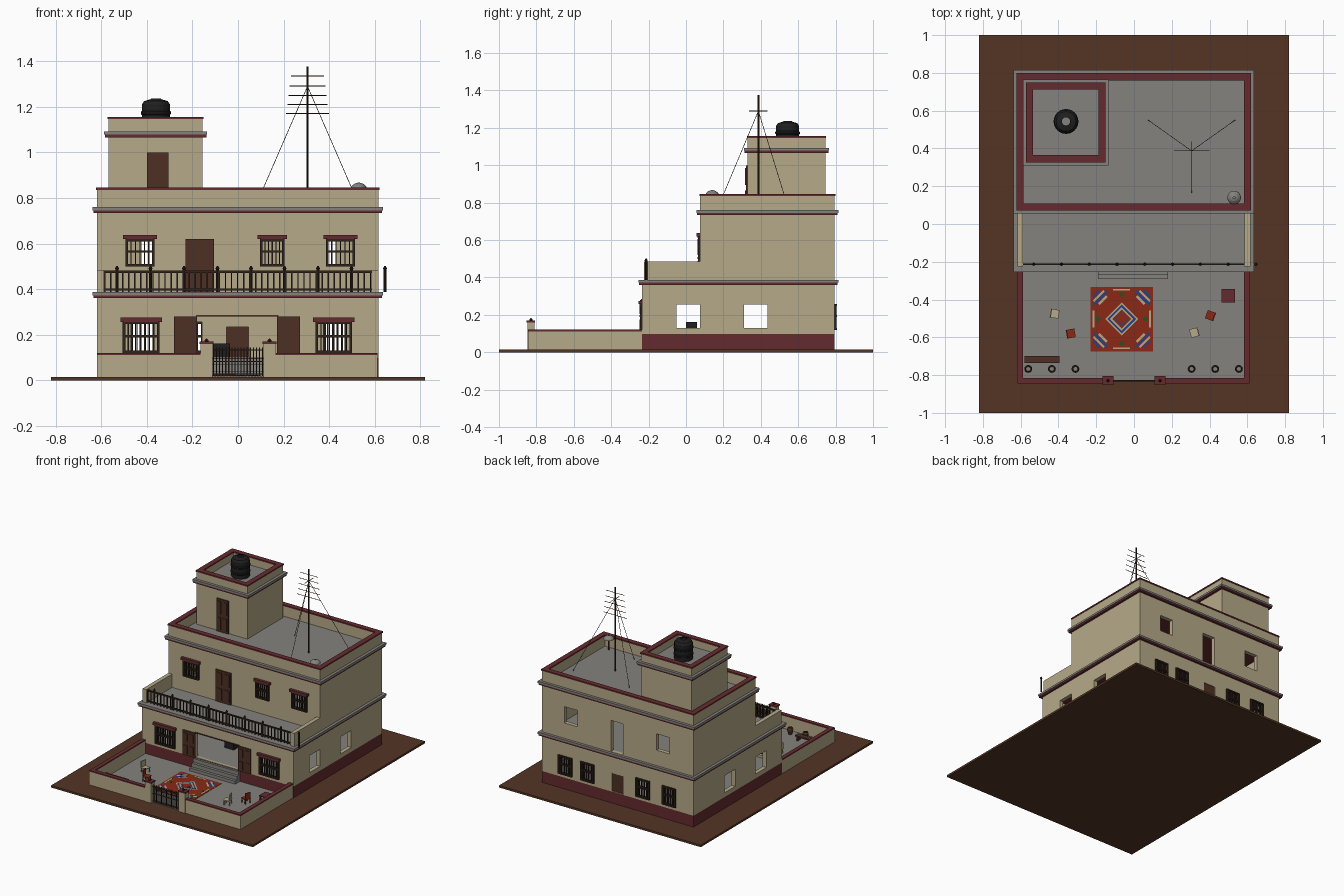
import bpy, bmesh, math
from mathutils import Matrix, Vector

if "Cube" in bpy.data.objects:
    bpy.data.objects.remove(bpy.data.objects["Cube"])


def material(name, r, g, b):
    m = bpy.data.materials.new(name)
    m.use_nodes = True
    m.diffuse_color = (r, g, b, 1)
    m.node_tree.nodes["Principled BSDF"].inputs["Base Color"].default_value = (r, g, b, 1)
    return m


CREAM = material("cream plaster", .47, .40, .25)
MAROON = material("maroon paint", .13, .024, .028)
GRAY = material("gray concrete", .23, .225, .21)
EARTH = material("brown earth", .09, .035, .018)
WOOD = material("brown wood", .075, .03, .017)
IRON = material("dark iron", .03, .017, .012)
BLACK = material("black plastic", .014, .014, .015)
RED = material("bright red", .26, .022, .008)
BLUE = material("blue weave", .02, .05, .22)
GREEN = material("green weave", .02, .08, .015)


def finish(name, bm, mat):
    bmesh.ops.recalc_face_normals(bm, faces=bm.faces)
    me = bpy.data.meshes.new(name)
    bm.to_mesh(me)
    bm.free()
    if mat:
        me.materials.append(mat)
    ob = bpy.data.objects.new(name, me)
    bpy.context.collection.objects.link(ob)
    return ob


def boxes(name, mat, *bounds):
    """One object made of boxes given as x0, x1, y0, y1, z0, z1."""
    bm = bmesh.new()
    for x0, x1, y0, y1, z0, z1 in bounds:
        m = Matrix.Translation(((x0 + x1) / 2, (y0 + y1) / 2, (z0 + z1) / 2))
        m = m @ Matrix.Diagonal((x1 - x0, y1 - y0, z1 - z0, 1))
        bmesh.ops.create_cube(bm, size=1, matrix=m)
    return finish(name, bm, mat)


def grow(rect, d):
    return (rect[0] - d, rect[1] + d, rect[2] - d, rect[3] + d)


def ring(name, mat, rect, z0, z1, t):
    """Hollow rectangular wall, t thick."""
    bm = bmesh.new()
    loops = []
    for (a, b, c, d), z in ((rect, z0), (rect, z1), (grow(rect, -t), z1), (grow(rect, -t), z0)):
        loops.append([bm.verts.new((x, y, z)) for x, y in ((a, c), (b, c), (b, d), (a, d))])
    for i in range(4):
        p, q = loops[i], loops[(i + 1) % 4]
        for j in range(4):
            k = (j + 1) % 4
            bm.faces.new((p[j], p[k], q[k], q[j]))
    return finish(name, bm, mat)


def lathe(name, mat, profile, loc, sides=24):
    bm = bmesh.new()
    for (r0, z0), (r1, z1) in zip(profile, profile[1:]):
        bmesh.ops.create_cone(bm, segments=sides, radius1=r0, radius2=r1, depth=z1 - z0,
                              matrix=Matrix.Translation((0, 0, (z0 + z1) / 2)))
    bmesh.ops.remove_doubles(bm, verts=bm.verts, dist=1e-5)
    ob = finish(name, bm, mat)
    ob.location = loc
    return ob


def rod(name, mat, a, b, r, sides=6):
    a, b = Vector(a), Vector(b)
    ob = lathe(name, mat, [(r, 0), (r, (b - a).length)], a, sides)
    ob.rotation_euler = (b - a).to_track_quat('Z', 'Y').to_euler()


def cut(wall, holes):
    for h in holes:
        c = boxes("hole_cutter", None, h)
        mod = wall.modifiers.new("hole", 'BOOLEAN')
        mod.operation, mod.solver, mod.object = 'DIFFERENCE', 'EXACT', c
        bpy.context.view_layer.objects.active = wall
        bpy.ops.object.modifier_apply(modifier=mod.name)
        bpy.data.objects.remove(c)


# Site, plinth and floor slabs
HOUSE = (-.618, .616, -.235, .795)
UPPER = (-.618, .616, .075, .795)
TOWER = (-.568, -.155, .33, .745)
boxes("ground", EARTH, (-.82, .82, -1, 1, 0, .015))
boxes("plinth", MAROON, (*HOUSE, .015, .098))
boxes("ground_floor", GRAY, (*grow(HOUSE, -.02), .098, .102))


def cornice(name, rect, z):
    boxes(name + "_slab", GRAY, (*grow(rect, .02), z + .012, z + .026))
    boxes(name + "_stripe", MAROON, (*grow(rect, .016), z, z + .012))


cornice("lower_cornice", HOUSE, .361)
cornice("upper_cornice", UPPER, .734)
cornice("tower_cornice", TOWER, 1.066)

# Walls with window and door openings
FRONT_LOW = [(-.425, .075), (.42, .075)]
BACK_LOW = [(x, .05) for x in (-.42, -.207, .243, .424)]
FRONT_UP = [(-.43, .058), (.15, .048), (.45, .058)]
lower = ring("lower_walls", CREAM, HOUSE, .098, .361, .03)
holes = [(-.18, .172, -.3, -.1, .102, .28), (-.05, .045, .7, .9, .102, .235)]
holes += [(x - w, x + w, -.3, -.1, .12, .255) for x, w in FRONT_LOW]
holes += [(x - w, x + w, .7, .9, .12, .255) for x, w in BACK_LOW]
holes += [(-.8, .8, y, y + .125, .13, .255) for y in (-.05, .31)]
cut(lower, holes)
upper = ring("upper_walls", CREAM, UPPER, .387, .734, .03)
holes = [(x - w, x + w, 0, .2, .5, .62) for x, w in FRONT_UP]
holes += [(x - .053, x + .053, .7, .9, .5, .62) for x in (-.37, .38)]
holes += [(-.045, .055, .7, .9, .39, .62)]
cut(upper, holes)
boxes("tower_walls", CREAM, (*TOWER, .76, 1.066))
for name, rect, z0, z1 in (("roof", UPPER, .76, .836), ("tower", TOWER, 1.092, 1.146)):
    ring(name + "_parapet", CREAM, rect, z0, z1, .03)
    ring(name + "_parapet_cap", MAROON, grow(rect, .004), z1, z1 + .01, .038)

# Barred windows with lintels
def grille(name, x, w, y, z0, z1, bars, lintel):
    d = .012
    parts = [(x - w, x + w, y - d, y + d, z, z + .01) for z in (z0, (z0 + z1) / 2, z1 - .01)]
    for i in range(bars):
        bx = x - w + 2 * w * i / (bars - 1)
        r = .006 if i in (0, bars - 1) else .0025
        parts.append((bx - r, bx + r, y - r - .004, y + r + .004, z0, z1))
    boxes(name + "_grille", IRON, *parts)
    if lintel:
        boxes(name + "_lintel", MAROON, (x - w - .016, x + w + .016, y - .018, y + .01, z1, z1 + .018))


for i, (x, w) in enumerate(FRONT_LOW):
    grille(f"front_window_{i}", x, w, -.237, .12, .257, 9, True)
for i, (x, w) in enumerate(FRONT_UP):
    grille(f"upper_window_{i}", x, w, .073, .5, .62, 7, True)
for i, (x, w) in enumerate(BACK_LOW):
    grille(f"back_window_{i}", x, w, .795, .12, .257, 6, False)


# Panelled doors, entrance frame and steps
def leaf(name, x0, x1, y, z0, z1):
    parts = [(x0, x1, y - .01, y, z0, z1)]
    mid, h = (x0 + x1) / 2, (z1 - z0) / 2
    for a, b in ((x0, mid), (mid, x1)):
        for k in range(2):
            parts.append((a + .01, b - .01, y - .014, y - .01, z0 + k * h + .015, z0 + (k + 1) * h - .015))
    boxes(name, WOOD, *parts)


leaf("left_entrance_shutter", .172, .272, -.235, .1, .28)
leaf("right_entrance_shutter", -.28, -.18, -.235, .1, .28)
leaf("balcony_door", -.23, -.105, .075, .388, .62)
leaf("tower_door", -.4, -.305, .33, .76, 1.0)
boxes("back_door", WOOD, (-.05, .045, .775, .79, .1, .235))
boxes("entrance_frame", WOOD, (-.185, .177, -.24, -.22, .28, .286))
boxes("steps", GRAY, *[(-.19, .18, -.23 - .02 * (3 - i), -.235, .015, .015 + .027 * (i + 1)) for i in range(3)])
boxes("indoor_stove", BLACK, (-.11, -.035, 0, .06, .1, .162))

# Balcony side walls and railing
for side, x in (("right", -.618), ("left", .586)):
    boxes(side + "_balcony_wall", CREAM, (x, x + .03, -.225, .075, .387, .485))
RY = -.213
rail = [(-.588, .586, RY - .005, RY + .005, z, z + .009) for z in (.395, .472)]
for i in range(45):
    x = -.585 + i * .0265
    rail.append((x - .003, x + .003, RY - .003, RY + .003, .387, .475))
boxes("balcony_railing", IRON, *rail)
for i in range(9):
    lathe("railing_post", IRON, [(.006, 0), (.006, .1), (.009, .104), (.003, .115)], (.645 - i * .147, RY, .387), 8)

# Courtyard
boxes("courtyard_floor", GRAY, (-.61, .605, -.83, -.235, .015, .02))
wall = [(-.618, -.588, -.845, -.235), (.582, .612, -.845, -.235),
        (-.588, -.165, -.845, -.815), (.165, .582, -.845, -.815)]
boxes("courtyard_walls", CREAM, *[(*w, .015, .112) for w in wall])
boxes("courtyard_wall_caps", MAROON, *[(*w, .112, .121) for w in wall])
for x in (-.138, .138):
    boxes("gate_pillar", CREAM, (x - .026, x + .026, -.848, -.81, .015, .16))
    boxes("gate_pillar_cap", MAROON, (x - .03, x + .03, -.852, -.806, .16, .17))
    lathe("gate_pillar_knob", IRON, [(.008, 0), (.008, .006), (.002, .014)], (x, -.829, .17), 8)
gate = [(-.11, .11, -.833, -.827, z, z + .006) for z in (.025, .08, .13)]
gate += [(x - .0025, x + .0025, -.832, -.828, .02, .145) for x in [-.108 + .0135 * i for i in range(17)]]
boxes("gate", IRON, *gate)

# Patterned rug
RX, RYC = -.065, -.503
boxes("rug", RED, (-.23, .1, -.675, -.333, .02, .022))


def rug_patch(mat, u, v, w, h, level, turn=45):
    ob = boxes("rug_pattern", mat, (-w / 2, w / 2, -h / 2, h / 2, 0, .0008))
    ob.location = (RX + u, RYC + v, .022 + level * .0008)
    ob.rotation_euler.z = math.radians(turn)


for level, (mat, s) in enumerate(((CREAM, .125), (BLUE, .108), (CREAM, .088), (RED, .07), (BLUE, .052), (RED, .044))):
    rug_patch(mat, 0, 0, s, s, level)
for sx in (-1, 1):
    for sy in (-1, 1):
        turn = -45 * sx * sy
        for d, mat, w in ((.133, BLUE, .05), (.122, CREAM, .08), (.112, BLUE, .1), (.1, CREAM, .06)):
            rug_patch(mat, sx * d, sy * d, w, .012, 0, turn)
    rug_patch(GREEN, 0, sx * .13, .022, .022, 0)
    rug_patch(GREEN, sx * .125, 0, .022, .022, 0)
    rug_patch(CREAM, 0, sx * .155, .09, .01, 0, 0)
    rug_patch(CREAM, sx * .15, 0, .01, .09, 0, 0)

# Courtyard furniture and pots
for x, y, mat, turn in ((-.42, -.475, CREAM, 80), (-.335, -.58, RED, 100), (.405, -.485, RED, -110), (.32, -.575, CREAM, -75)):
    legs = [(a, a + .006, b, b + .006, 0, .032) for a in (-.022, .016) for b in (-.022, .016)]
    ob = boxes("chair", mat, (-.023, .023, -.023, .023, .03, .036), (-.022, .022, .017, .023, .036, .08), *legs)
    ob.location = (x, y, .02)
    ob.rotation_euler.z = math.radians(turn)
boxes("small_table", MAROON, (.462, .535, -.415, -.345, .055, .062),
      *[(a, a + .008, b, b + .008, .02, .055) for a in (.465, .524) for b in (-.412, -.356)])
boxes("bench", WOOD, (-.58, -.395, -.737, -.7, .05, .06), (-.57, -.56, -.735, -.702, .02, .05), (-.415, -.405, -.735, -.702, .02, .05))
for x in (-.56, -.435, -.31, .305, .43, .555):
    lathe("flower_pot", WOOD, [(.012, 0), (.02, .025), (.021, .04), (.015, .05)], (x, -.767, .02), 12)

# Water tank on the tower
tank = [(.062, 0), (.062, .03), (.066, .034), (.066, .042), (.062, .046), (.062, .075),
        (.066, .079), (.066, .088), (.062, .092), (.062, .12), (.052, .135), (.025, .143), (.022, .146)]
lathe("water_tank", BLACK, tank, (-.36, .543, 1.09))

# Antenna mast with guy wires, and dish
MAST = (.305, .387)
rod("antenna_mast", IRON, (*MAST, .76), (*MAST, 1.376), .005, 8)
for z, w in ((1.335, .073), (1.292, .078), (1.25, .084), (1.21, .088), (1.17, .094)):
    rod("antenna_bar", IRON, (MAST[0] - w, MAST[1], z), (MAST[0] + w, MAST[1], z), .002)
rod("antenna_boom", IRON, (MAST[0], .337, 1.29), (MAST[0], .437, 1.29), .002)
for x, y in ((.075, .55), (.535, .55), (.305, .165)):
    rod("guy_wire", IRON, (*MAST, 1.29), (x, y, .76), .0015)
rod("dish_post", WOOD, (.53, .14, .76), (.53, .14, .845), .006)
lathe("dish", GRAY, [(.036, 0), (.032, .01), (.02, .02), (.006, .025)], (.53, .14, .842))
